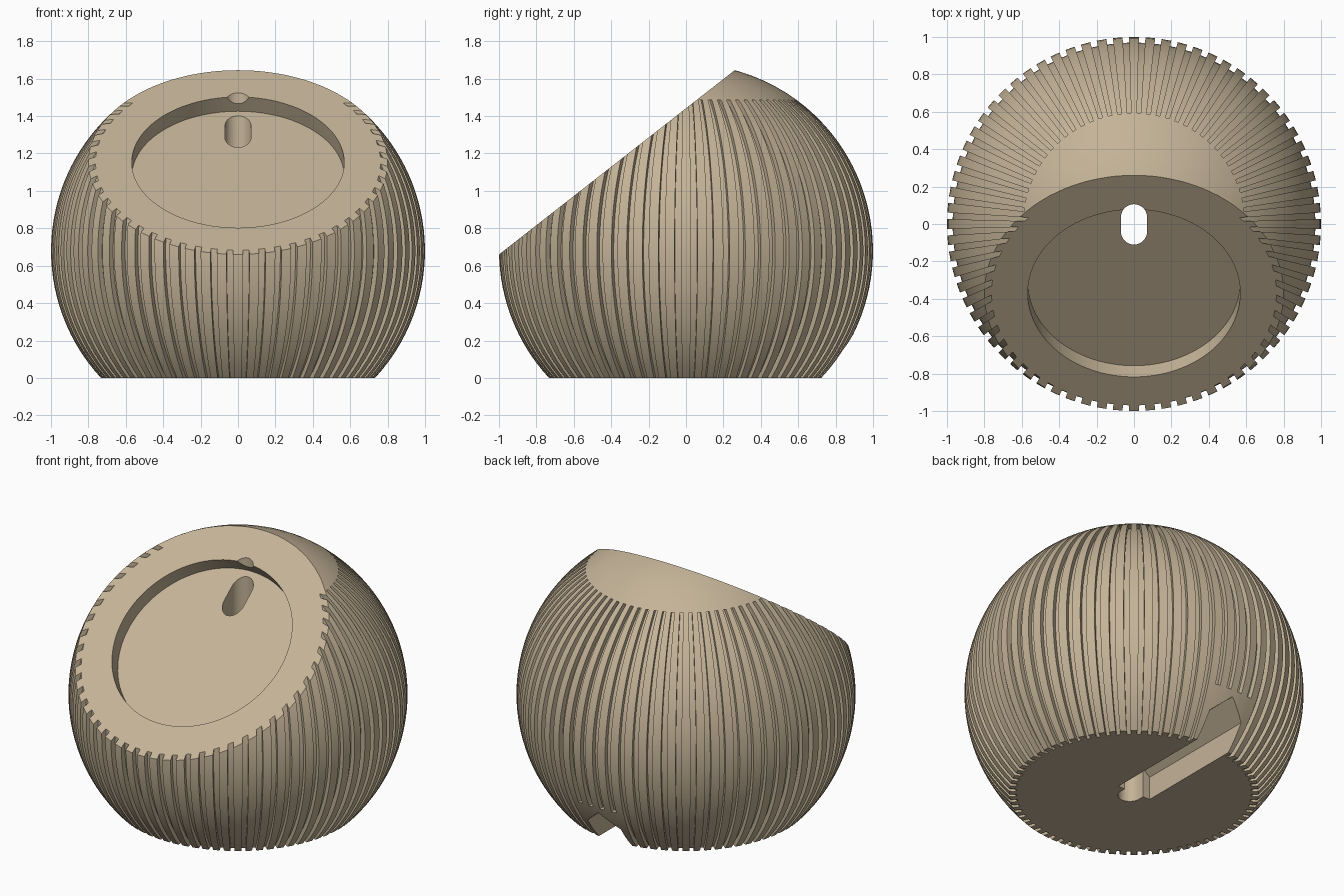
import bpy, bmesh, math
from mathutils import Matrix, Vector

if "Cube" in bpy.data.objects:
    bpy.data.objects.remove(bpy.data.objects["Cube"], do_unlink=True)

CENTRE, RADIUS, INNER = 0.68, 1.0, 0.97      # ball centre height, rib and groove radius
GROOVE_TOP, PAD_TOP, PAD_HALF = 1.485, 0.29, 0.17
RIBS, RIB_SHARE = 72, 0.6
TILT = math.atan2(0.985, 1.26)               # slope of the face

tan = bpy.data.materials.new("warm_tan")
tan.use_nodes = True
colour = (0.55, 0.45, 0.31, 1)
tan.diffuse_color = colour
tan.node_tree.nodes["Principled BSDF"].inputs["Base Color"].default_value = colour


def make_object(name, bm):
    bmesh.ops.recalc_face_normals(bm, faces=bm.faces)
    mesh = bpy.data.meshes.new(name)
    bm.to_mesh(mesh)
    bm.free()
    obj = bpy.data.objects.new(name, mesh)
    mesh.materials.append(tan)
    bpy.context.collection.objects.link(obj)
    return obj


def prism(name, outline, travel, matrix=Matrix()):
    """Extrude a closed outline of 3D points along a vector."""
    bm = bmesh.new()
    face = bm.faces.new([bm.verts.new(p) for p in outline])
    moved = bmesh.ops.extrude_face_region(bm, geom=[face])["geom"]
    verts = [v for v in moved if isinstance(v, bmesh.types.BMVert)]
    bmesh.ops.translate(bm, vec=travel, verts=verts)
    bmesh.ops.transform(bm, matrix=matrix, verts=bm.verts)
    return make_object(name, bm)


def ring_points(z, grooved, padded):
    """One level of the ball: ribs with grooves between them."""
    def at(angle, r):
        flat = math.sqrt(max(r * r - (z - CENTRE) ** 2, 0))
        return (flat * math.cos(angle), flat * math.sin(angle), z)

    step = math.tau / RIBS
    points = []
    for i in range(RIBS):
        start = step * (i - RIB_SHARE / 2)
        end, following = start + step * RIB_SHARE, start + step
        middle = (end + following) / 2
        on_pad = padded and math.sin(middle) > 0 and abs(math.cos(middle)) < PAD_HALF
        r = INNER if grooved and not on_pad else RADIUS
        points += [at(start, RADIUS), at(end, RADIUS), at(end, r), at(following, r)]
    return points


def arc_heights(low, high, count):
    a, b = (math.asin((z - CENTRE) / RADIUS) for z in (low, high))
    return [CENTRE + RADIUS * math.sin(a + (b - a) * i / count) for i in range(count + 1)]


# Ribbed ball: smooth pad at the cable exit, grooves, smooth crown
levels = [(z, True, True) for z in arc_heights(0, PAD_TOP, 6)]
levels += [(z, True, False) for z in arc_heights(PAD_TOP, GROOVE_TOP, 26)]
levels += [(z, False, False) for z in arc_heights(GROOVE_TOP, CENTRE + RADIUS, 9)]
bm = bmesh.new()
rings = [[bm.verts.new(p) for p in ring_points(*level)] for level in levels]
for low, high in zip(rings, rings[1:]):
    for i in range(len(low)):
        j = (i + 1) % len(low)
        bm.faces.new((low[i], low[j], high[j], high[i]))
bm.faces.new(rings[0])
bmesh.ops.remove_doubles(bm, verts=bm.verts, dist=1e-5)
body = make_object("ribbed_ball_stand", bm)

# Sloping front face and its round recess
face_frame = Matrix.Translation((0, -0.37, 1.1525)) @ Matrix.Rotation(TILT, 4, "X")
square = [(-2, -2, 0), (2, -2, 0), (2, 2, 0), (-2, 2, 0)]
circle = [(0.568 * math.cos(a), 0.568 * math.sin(a), -0.097)
          for a in (math.tau * i / 96 for i in range(96))]
cutters = [prism("face_cutter", square, Vector((0, 0, 2)), face_frame),
           prism("recess_cutter", circle, Vector((0, 0, 0.5)), face_frame)]

# Vertical cable slot with round ends
slot = []
for i in range(34):
    a = math.pi * (i % 17) / 16 + (math.pi if i > 16 else 0)
    slot.append((0.07 * math.cos(a), 0.07 * math.sin(a) + (-0.04 if i > 16 else 0.036), -0.5))
cutters.append(prism("slot_cutter", slot, Vector((0, 0, 3))))

# Gabled cable channel under the base, running out of the back
gable = [(-0.12, 0, -0.2), (0.12, 0, -0.2), (0.12, 0, 0.15), (0, 0, 0.255), (-0.12, 0, 0.15)]
cutters.append(prism("channel_cutter", gable, Vector((0, 1.5, 0))))

bpy.ops.object.select_all(action="DESELECT")
bpy.context.view_layer.objects.active = body
body.select_set(True)
for cutter in cutters:
    cutter.hide_render = True
    cut = body.modifiers.new(cutter.name, "BOOLEAN")
    cut.operation, cut.solver, cut.object = "DIFFERENCE", "EXACT", cutter
    bpy.ops.object.modifier_apply(modifier=cut.name)
    bpy.data.objects.remove(cutter, do_unlink=True)

bpy.ops.object.shade_smooth_by_angle(angle=math.radians(25))
